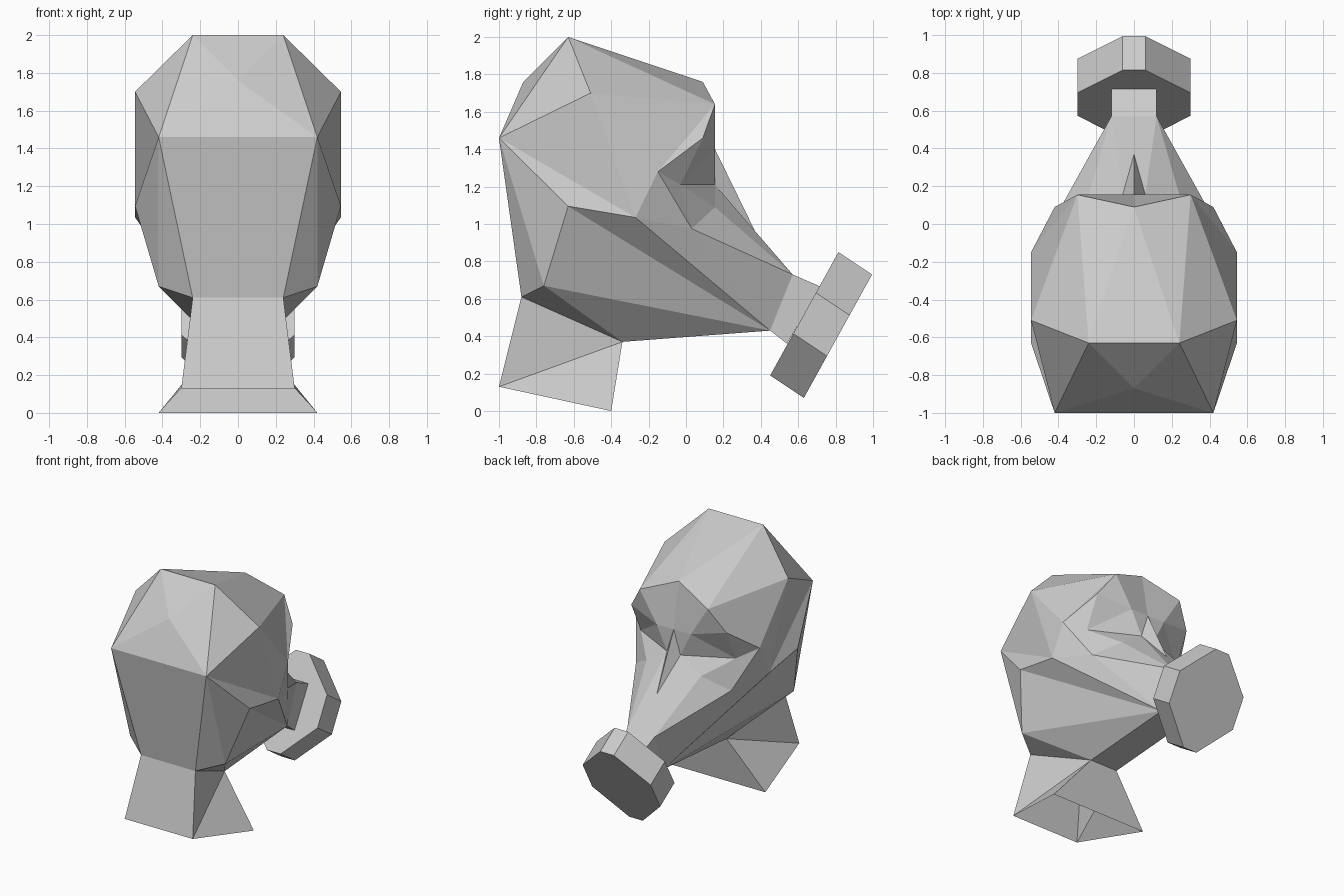
import bpy, bmesh
from mathutils import Vector

old = bpy.data.objects.get("Cube")
if old:
    bpy.data.objects.remove(old, do_unlink=True)

grey = bpy.data.materials.new("plain_grey")
grey.use_nodes = True
tone = (0.6, 0.6, 0.6, 1)
grey.diffuse_color = tone
grey.node_tree.nodes["Principled BSDF"].inputs["Base Color"].default_value = tone

# Landmarks of the left half; those with x = 0 lie on the seam
P = dict(
    crown=(.24, -.63, 2), nape=(.42, -1, 1.46), back=(0, -.87, 1.76),
    temple=(.545, -.51, 1.7), forehead=(0, .09, 1.76), brow=(.3, .155, 1.64),
    browend=(.42, .09, 1.46), cheekbone=(.545, -.15, 1.28),
    cheek=(.545, -.27, 1.035), ear=(.545, -.63, 1.095),
    jaw=(.42, -.76, .67), skullbase=(.24, -.88, .61), throat=(.12, -.34, .37),
    collarback=(.3, -1, .13), collar=(.42, -.4, 0),
    bridge=(0, .155, 1.4), eyeinner=(.15, .155, 1.4),
    eyeouter=(.42, -.03, 1.21), noseside=(.06, .155, 1.21),
    nosetip=(0, .375, .95), maskside=(.42, .03, .975), maskfold=(.24, .155, 1.09),
    snouttop=(.12, .57, .73), chin=(.12, .45, .43),
    tubetop=(.12, .72, .665), tubelow=(.12, .54, .36),
)


def finish(name, bm):
    mesh = bpy.data.meshes.new(name)
    bm.to_mesh(mesh)
    bm.free()
    mesh.materials.append(grey)
    bpy.context.collection.objects.link(bpy.data.objects.new(name, mesh))


def shell(name, inside, halves, across=""):
    # Faces in 'halves' are mirrored; edges in 'across' span the seam as quads.
    # Normals point away from 'inside'.
    bm = bmesh.new()
    made = {}

    def vert(key, side):
        x, y, z = P[key]
        co = (x * side, y, z)
        if co not in made:
            made[co] = bm.verts.new(co)
        return made[co]

    for line in filter(None, map(str.strip, halves.split(","))):
        for side in (1, -1):
            bm.faces.new([vert(k, side) for k in line.split()])
    for line in filter(None, map(str.strip, across.split(","))):
        keys = line.split()
        loop = [vert(k, 1) for k in keys] + [vert(k, -1) for k in reversed(keys)]
        bm.faces.new(list(dict.fromkeys(loop)))
    bm.normal_update()
    for f in bm.faces:
        if f.normal.dot(f.calc_center_median() - Vector(inside)) < 0:
            f.normal_flip()
    finish(name, bm)


skull_centre = (0, -.4, 1.1)

# Top and back of the skull
shell("cranium", skull_centre, """
    crown nape back, crown temple nape, crown brow temple, crown forehead brow
    """, "crown back, nape back, crown forehead, nape skullbase")

# Sides of the head behind the mask
shell("head_side", skull_centre, """
    temple brow cheekbone, brow browend cheekbone, temple cheekbone cheek,
    nape temple cheek, nape cheek ear, nape ear jaw, nape jaw skullbase
    """)

# Jaw running forward to the chin
shell("jaw", skull_centre, """
    ear cheek chin, ear chin jaw, jaw chin throat, jaw throat skullbase
    """, "throat chin")

# Cheeks of the mask
shell("mask_cheek", skull_centre, """
    cheekbone maskside cheek, maskside chin cheek, maskside snouttop chin
    """)

# Brow and eye sockets
shell("eye_socket", skull_centre, """
    forehead brow eyeinner bridge, brow browend eyeinner,
    browend eyeouter eyeinner, browend cheekbone eyeouter,
    eyeinner eyeouter noseside, eyeinner noseside bridge
    """)

# Front of the mask below the eyes
shell("mask_front", (0, -.4, .9), """
    cheekbone maskside eyeouter, eyeouter maskfold noseside,
    eyeouter maskside maskfold, maskside snouttop maskfold,
    maskfold snouttop noseside
    """, "noseside snouttop")

# Nose ridge
shell("nose", (0, .15, 1.1), "bridge noseside nosetip")

# Neck, open underneath
shell("neck", (0, -.6, .3), "collarback skullbase throat, collarback throat collar",
      "collarback skullbase, throat collar")

# Short tube that carries the filter
shell("snout_tube", (0, .57, .55), "snouttop tubetop tubelow chin",
      "snouttop tubetop, chin tubelow")

# Filter canister: a tilted eight-sided drum
low, high = Vector((0, .45, .19)), Vector((0, .815, .85))
depth = Vector((0, .18, -.12))
half = [(.06, 0), (.3, .34), (.3, .67), (.06, 1)]
outline = half + [(-x, t) for x, t in reversed(half)]
bm = bmesh.new()
rear = [bm.verts.new(low.lerp(high, t) + Vector((x, 0, 0))) for x, t in outline]
front = [bm.verts.new(v.co + depth) for v in rear]
bm.faces.new(rear)
bm.faces.new(front)
for i in range(len(rear)):
    bm.faces.new((rear[i - 1], rear[i], front[i], front[i - 1]))
bmesh.ops.recalc_face_normals(bm, faces=bm.faces)
finish("filter", bm)
